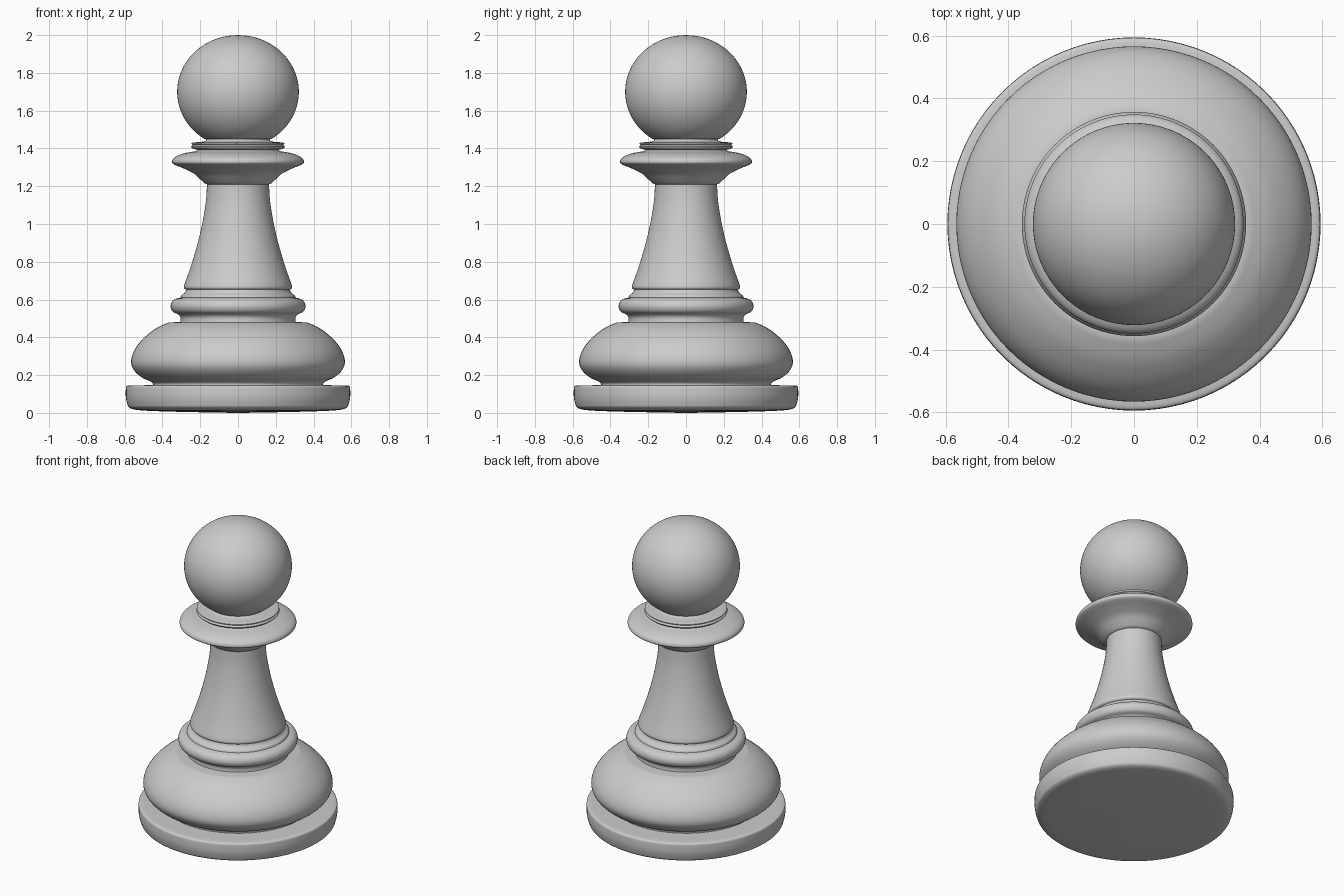
import bpy, bmesh, math
from mathutils import Vector

if "Cube" in bpy.data.objects:
    bpy.data.objects.remove(bpy.data.objects["Cube"])

SIDES = 96


def smooth_curve(pts, n=4):
    """Catmull-Rom curve through the (radius, height) points."""
    p = [Vector(q) for q in pts]
    p = [p[0]] + p + [p[-1]]
    out = []
    for a, b, c, d in zip(p, p[1:], p[2:], p[3:]):
        for i in range(n):
            t = i / n
            out.append(0.5 * (2 * b + (c - a) * t + (2 * a - 5 * b + 4 * c - d) * t**2
                              + (3 * b - a - 3 * c + d) * t**3))
    return out + [p[-1]]


def lathe(name, *runs):
    """Turn smooth runs, joined at sharp corners, around the z axis."""
    pts = [q for run in runs for q in smooth_curve(run)]
    bm = bmesh.new()
    verts = [bm.verts.new((max(r, 0), 0, z)) for r, z in pts]
    edges = [bm.edges.new(e) for e in zip(verts, verts[1:])]
    bmesh.ops.spin(bm, geom=verts + edges, cent=(0, 0, 0), axis=(0, 0, 1),
                   angle=math.tau, steps=SIDES)
    bmesh.ops.remove_doubles(bm, verts=bm.verts, dist=0.0004)
    bmesh.ops.recalc_face_normals(bm, faces=bm.faces)
    # open parts: make sure normals point away from the axis
    if sum(f.normal.dot(f.calc_center_median() * Vector((1, 1, 0))) * f.calc_area()
           for f in bm.faces) < 0:
        bmesh.ops.reverse_faces(bm, faces=bm.faces)
    mesh = bpy.data.meshes.new(name)
    bm.to_mesh(mesh)
    bm.free()
    obj = bpy.data.objects.new(name, mesh)
    bpy.context.collection.objects.link(obj)
    bpy.ops.object.select_all(action='DESELECT')
    obj.select_set(True)
    bpy.context.view_layer.objects.active = obj
    bpy.ops.object.shade_smooth_by_angle(angle=math.radians(40))


# Foot disc, with slightly domed underside
lathe("foot_disc",
      [(0, 0), (0.14, 0.002), (0.40, 0.008), (0.53, 0.015), (0.575, 0.027), (0.587, 0.05),
       (0.594, 0.085), (0.594, 0.125), (0.591, 0.14), (0.58, 0.145)],
      [(0.58, 0.145), (0.45, 0.147)])

# Wide rounded bulge
lathe("base_bulge",
      [(0.45, 0.147), (0.453, 0.158), (0.47, 0.17), (0.51, 0.188), (0.55, 0.225),
       (0.566, 0.268), (0.552, 0.325), (0.51, 0.385), (0.44, 0.444), (0.37, 0.478)],
      [(0.37, 0.478), (0.305, 0.482)])

# Ring at the bottom of the stem
lathe("lower_ring",
      [(0.305, 0.482), (0.305, 0.505), (0.318, 0.522), (0.345, 0.535), (0.357, 0.56),
       (0.352, 0.585), (0.335, 0.602), (0.305, 0.61)],
      [(0.305, 0.61), (0.30, 0.622), (0.282, 0.636), (0.275, 0.652)])

# Tapered stem
lathe("stem",
      [(0.275, 0.652), (0.286, 0.662), (0.282, 0.685), (0.262, 0.74), (0.236, 0.82),
       (0.208, 0.92), (0.186, 1.02), (0.17, 1.12), (0.164, 1.21)])

# Flared collar with a thin upper ring
lathe("collar",
      [(0.164, 1.21), (0.178, 1.217), (0.20, 1.237), (0.235, 1.268), (0.29, 1.295),
       (0.338, 1.315), (0.349, 1.33), (0.336, 1.352), (0.29, 1.373), (0.225, 1.385)],
      [(0.225, 1.385), (0.217, 1.393), (0.238, 1.398), (0.248, 1.409), (0.238, 1.418)],
      [(0.238, 1.418), (0.246, 1.424), (0.238, 1.431), (0.18, 1.437), (0.168, 1.448),
       (0.178, 1.459)])

# Ball head, cut off where it meets the neck
start = -math.acos(0.178 / 0.322)
head = [start + (math.pi / 2 - start) * i / 16 for i in range(17)]
lathe("ball_head", [(0.322 * math.cos(a), 1.70 + 0.30 * math.sin(a)) for a in head])
